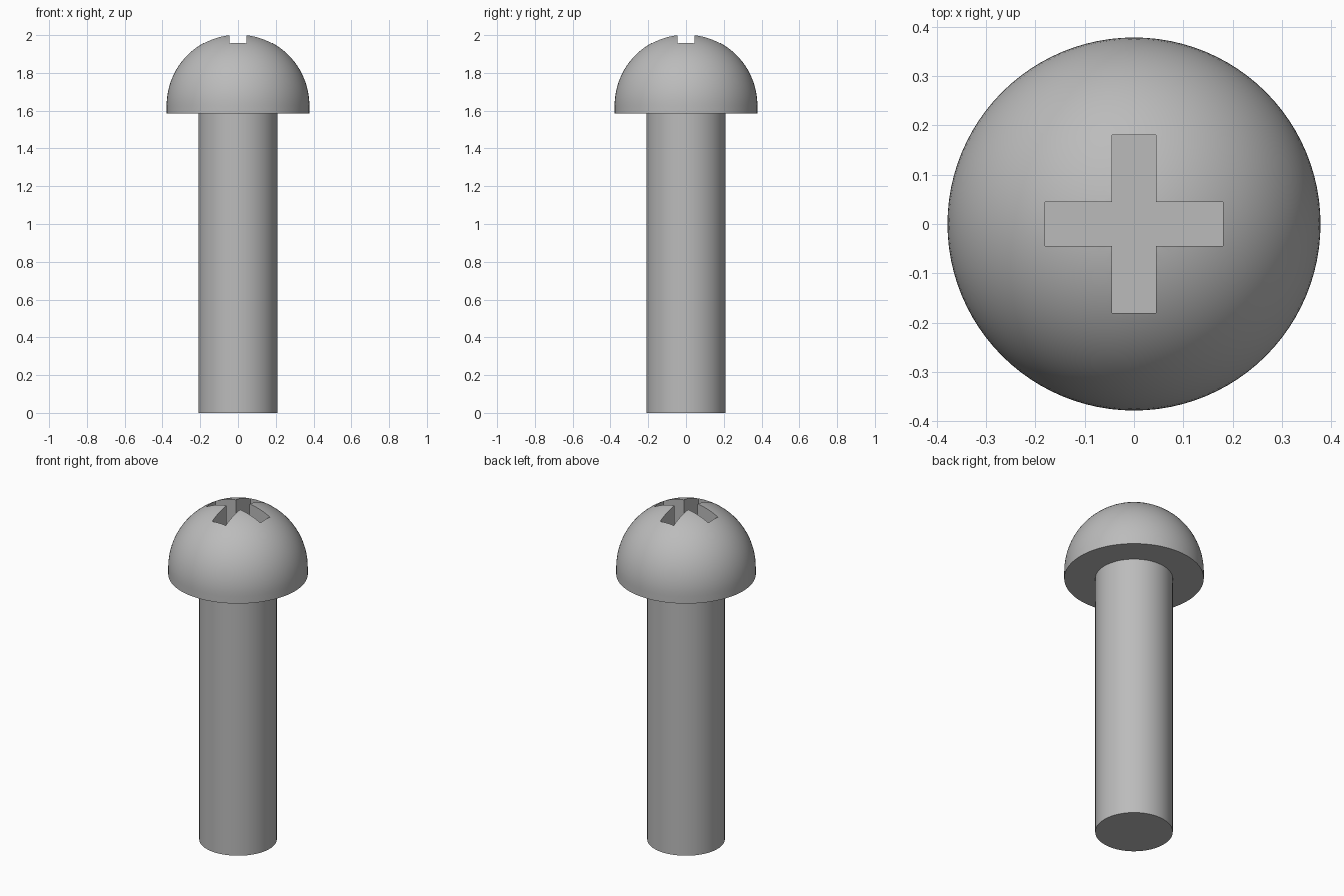
import bpy, bmesh, math
from mathutils import Matrix

cube = bpy.data.objects.get("Cube")
if cube:
    bpy.data.objects.remove(cube, do_unlink=True)

steel = bpy.data.materials.new("steel_grey")
steel.use_nodes = True
colour = (0.5, 0.5, 0.5, 1)
steel.diffuse_color = colour
steel.node_tree.nodes["Principled BSDF"].inputs["Base Color"].default_value = colour

HEAD_R, HEAD_BASE, DOME_Z = 0.378, 1.585, 1.627
SHANK_R = 0.21
SLOT_HALF_W, SLOT_HALF_L, SLOT_FLOOR = 0.045, 0.18, 1.82
SEGMENTS = 96


def add_object(name, bm):
    bmesh.ops.recalc_face_normals(bm, faces=bm.faces)
    mesh = bpy.data.meshes.new(name)
    bm.to_mesh(mesh)
    bm.free()
    mesh.materials.append(steel)
    obj = bpy.data.objects.new(name, mesh)
    bpy.context.collection.objects.link(obj)
    return obj


def lathe(name, profile):
    """Spin an (r, z) profile that starts and ends on the axis."""
    bm = bmesh.new()
    verts = [bm.verts.new((r, 0, z)) for r, z in profile]
    edges = [bm.edges.new(pair) for pair in zip(verts, verts[1:])]
    bmesh.ops.spin(bm, geom=verts + edges, cent=(0, 0, 0), axis=(0, 0, 1),
                   angle=math.tau, steps=SEGMENTS, use_duplicate=False)
    bmesh.ops.remove_doubles(bm, verts=bm.verts, dist=1e-5)
    return add_object(name, bm)


# Plain cylindrical shank, seated just inside the head
shank = lathe("shank", [(0, 0), (SHANK_R, 0), (SHANK_R, HEAD_BASE + 0.01),
                        (0, HEAD_BASE + 0.01)])

# Round head: flat underside, short skirt, hemispherical dome
steps = 24
dome = [(HEAD_R * math.cos(a), DOME_Z + HEAD_R * math.sin(a))
        for a in (math.pi / 2 * i / steps for i in range(steps))]
head = lathe("head", [(0, HEAD_BASE), (HEAD_R, HEAD_BASE)] + dome
             + [(0, DOME_Z + HEAD_R)])

# Cross-shaped drive recess: outline made from one corner turned four times
bm = bmesh.new()
corner = [(SLOT_HALF_L, -SLOT_HALF_W), (SLOT_HALF_L, SLOT_HALF_W),
          (SLOT_HALF_W, SLOT_HALF_W)]
outline = []
for turn in range(4):
    spin = Matrix.Rotation(turn * math.pi / 2, 3, "Z")
    outline += [bm.verts.new(spin @ Matrix.Translation((x, y, SLOT_FLOOR)).translation)
                for x, y in corner]
floor = bm.faces.new(outline)
extruded = bmesh.ops.extrude_face_region(bm, geom=[floor])["geom"]
bmesh.ops.translate(bm, vec=(0, 0, 0.4),
                    verts=[g for g in extruded if isinstance(g, bmesh.types.BMVert)])
cutter = add_object("cross_recess_cutter", bm)
cutter.hide_render = True

cut = head.modifiers.new("cross_recess", "BOOLEAN")
cut.operation = "DIFFERENCE"
cut.solver = "EXACT"
cut.object = cutter
bpy.ops.object.select_all(action="DESELECT")
head.select_set(True)
bpy.context.view_layer.objects.active = head
bpy.ops.object.modifier_apply(modifier=cut.name)
bpy.data.objects.remove(cutter, do_unlink=True)

# Smooth round surfaces, crisp rims and recess edges
shank.select_set(True)
bpy.ops.object.shade_smooth_by_angle(angle=math.radians(30))
